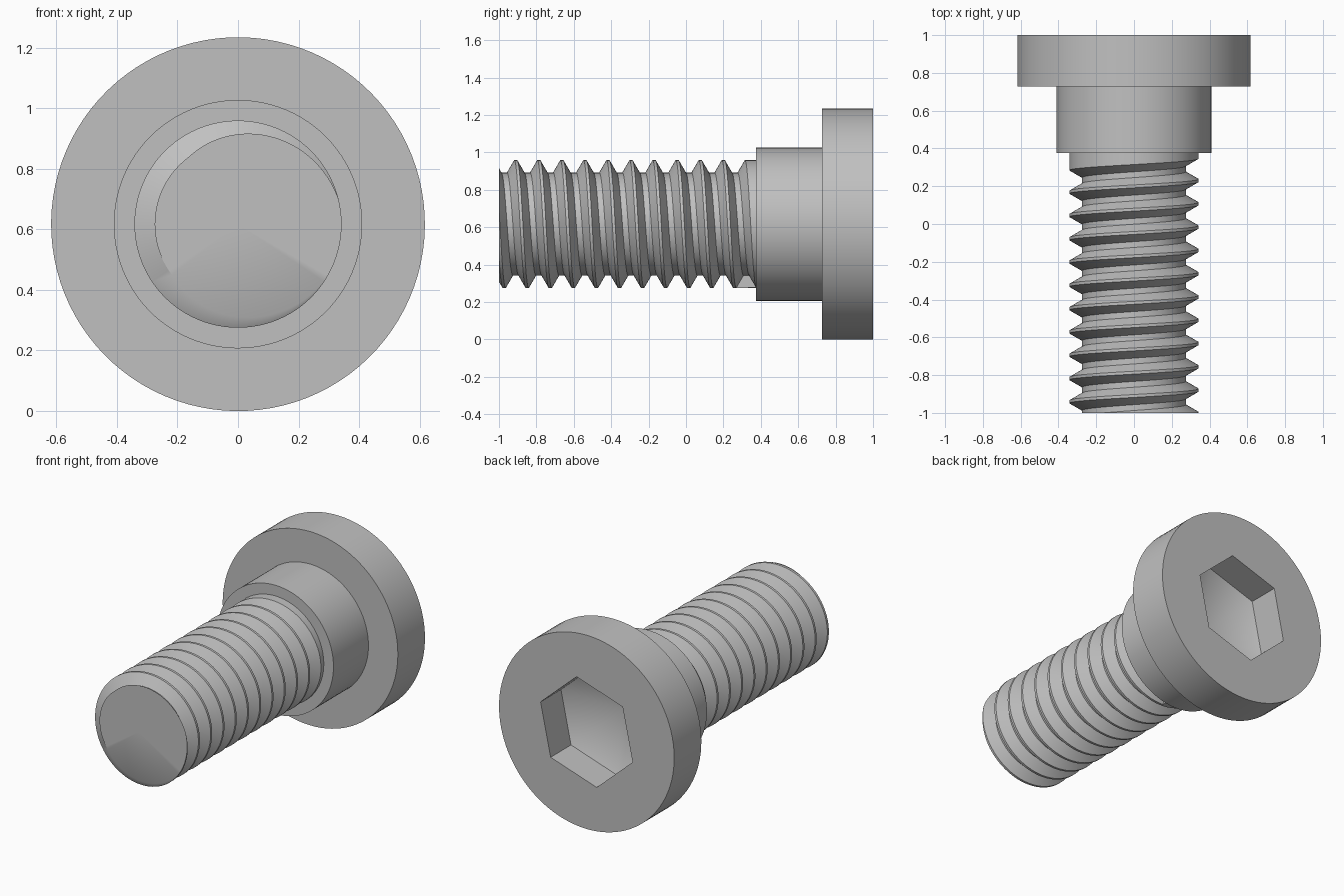
import bpy
import bmesh
from math import sin, cos, pi, radians

if "Cube" in bpy.data.objects:
    bpy.data.objects.remove(bpy.data.objects["Cube"], do_unlink=True)

SEG = 96
AXIS_Z = 0.617
HEX_R, HEX_TURN = 0.341, radians(18)

steel = bpy.data.materials.new("plain_grey_steel")
steel.use_nodes = True
GREY = (0.53, 0.53, 0.53, 1)
steel.diffuse_color = GREY
steel.node_tree.nodes["Principled BSDF"].inputs["Base Color"].default_value = GREY


def finish(bm, name):
    """Turn a bmesh into a smooth-shaded object with sharp creases."""
    bmesh.ops.remove_doubles(bm, verts=bm.verts, dist=1e-5)
    mesh = bpy.data.meshes.new(name)
    bm.to_mesh(mesh)
    bm.free()
    mesh.materials.append(steel)
    obj = bpy.data.objects.new(name, mesh)
    bpy.context.collection.objects.link(obj)
    bpy.ops.object.select_all(action="DESELECT")
    obj.select_set(True)
    bpy.context.view_layer.objects.active = obj
    bpy.ops.object.shade_smooth_by_angle(angle=radians(32))
    return obj


def hex_radius(a):
    """Distance from the axis to the hexagon at angle a past a corner."""
    return HEX_R * cos(pi / 6) / cos(a % (pi / 3) - pi / 6)


def loft(name, profile, seg):
    """Rings along y; a radius of "hex" follows the hexagon, 0 is a tip."""
    bm = bmesh.new()
    rings = []
    for y, r in profile:
        ring = []
        for j in range(seg):
            a = 2 * pi * j / seg
            rad = hex_radius(a) if r == "hex" else r
            t = a + HEX_TURN
            ring.append(bm.verts.new((rad * cos(t), y, AXIS_Z + rad * sin(t))))
        rings.append(ring)
    for low, high in zip(rings, rings[1:]):
        for j in range(seg):
            k = (j + 1) % seg
            bm.faces.new((low[j], high[j], high[k], low[k]))
    return finish(bm, name)


# Shoulder and head, with a hexagonal opening in the back face
HEAD_Y, SHOULDER_Y = 0.727, 0.375
loft("shoulder", [(SHOULDER_Y, 0.26), (SHOULDER_Y, 0.41), (HEAD_Y, 0.41)], SEG)
loft("head", [(HEAD_Y, 0.40), (HEAD_Y, 0.617), (1, 0.617), (1, "hex")], SEG)

# Hexagonal socket with a shallow pointed floor
loft("hex_socket", [(1, HEX_R), (0.795, HEX_R), (0.625, 0)], 6)

# Threaded shank: a helical groove that stops at the underside
MAJOR, DEPTH, PITCH = 0.342, 0.067, 0.1233
ROOT, MOUTH = PITCH / 8, PITCH * 7 / 16
TURNS = 13


def column(a):
    """Points up the shank at angle a, measured from the top towards +x."""
    centres = [0.261 + PITCH * (a / (2 * pi) - n) for n in reversed(range(TURNS))]
    ys = [-1]
    for c in centres:
        ys += [c - MOUTH, c - ROOT, c + ROOT, c + MOUTH]
    ys.append(SHOULDER_Y)
    points = []
    for y in ys:
        y = min(max(y, -1), SHOULDER_Y)
        d = min(abs(y - c) for c in centres)
        cut = min(max((MOUTH - d) / (MOUTH - ROOT), 0), 1)
        r = MAJOR - DEPTH * cut
        points.append((r * sin(a), y, AXIS_Z + r * cos(a)))
    return points


bm = bmesh.new()
cols = [[bm.verts.new(p) for p in column(-pi + 2 * pi * j / SEG)]
        for j in range(SEG + 1)]
tip = bm.verts.new((0, -1, AXIS_Z))
for left, right in zip(cols, cols[1:]):
    for k in range(len(left) - 1):
        bm.faces.new((left[k], right[k], right[k + 1], left[k + 1]))
    bm.faces.new((tip, right[0], left[0]))
# Wall closing the end of the groove
bm.faces.new(list(reversed(cols[-1][-5:-1])))
finish(bm, "threaded_shank")
